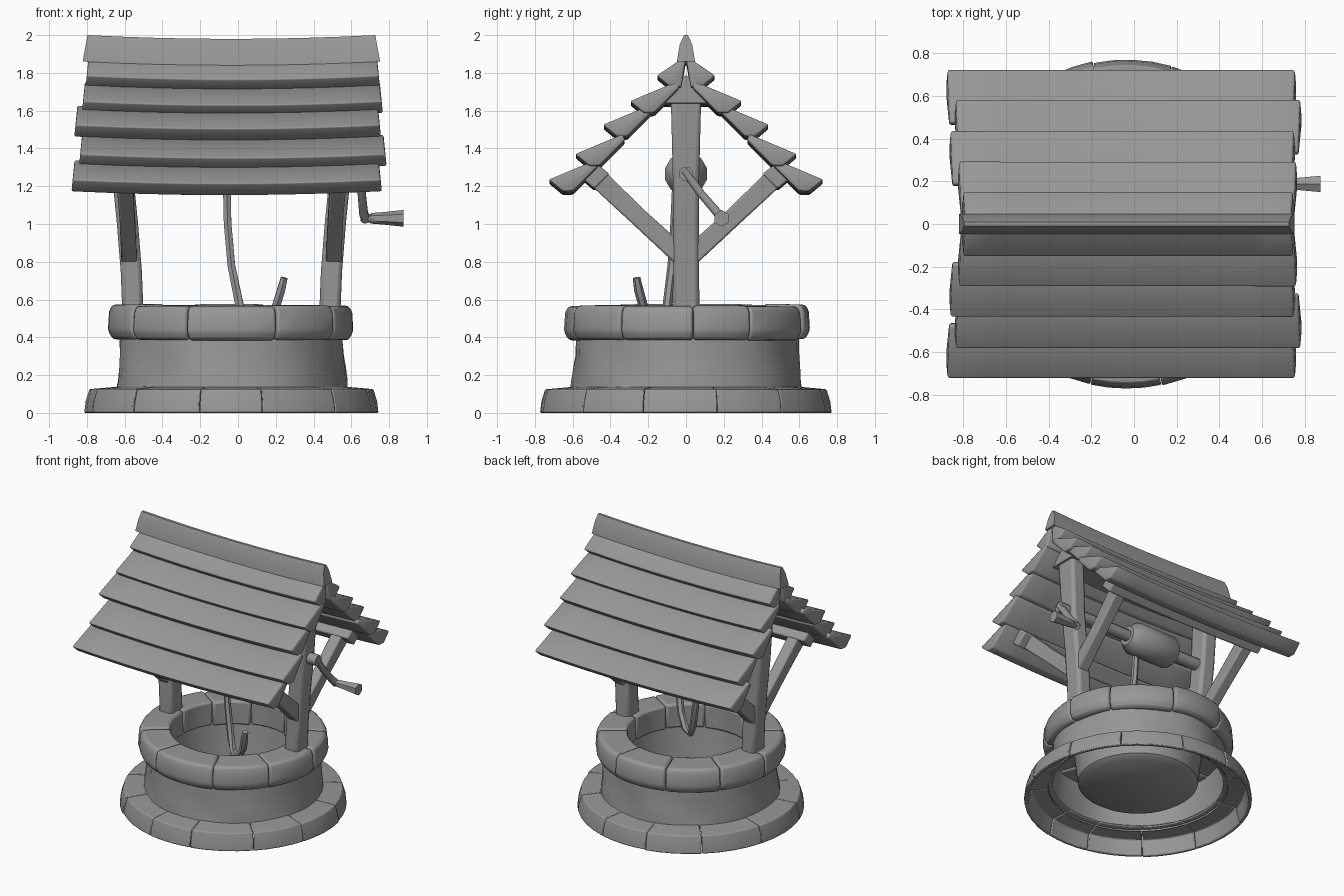
import bpy, bmesh, math, random
from mathutils import Vector

random.seed(4)
if "Cube" in bpy.data.objects:
    bpy.data.objects.remove(bpy.data.objects["Cube"], do_unlink=True)

CX = -0.035          # well axis along x
grey = bpy.data.materials.new("plain_grey")
grey.use_nodes = True
grey.diffuse_color = (0.31, 0.31, 0.31, 1)
grey.node_tree.nodes["Principled BSDF"].inputs["Base Color"].default_value = (0.31, 0.31, 0.31, 1)


def loft(name, rings, bevel=0.0, cap_start=True, smooth=40):
    """Skin a list of equally sized closed rings of points."""
    bm = bmesh.new()
    rows = [[bm.verts.new(p) for p in ring] for ring in rings]
    n = len(rows[0])
    for a, b in zip(rows, rows[1:]):
        for i in range(n):
            j = (i + 1) % n
            bm.faces.new((a[i], a[j], b[j], b[i]))
    if cap_start:
        bm.faces.new(rows[0][::-1])
    bm.faces.new(rows[-1])
    bmesh.ops.recalc_face_normals(bm, faces=bm.faces)
    mesh = bpy.data.meshes.new(name)
    bm.to_mesh(mesh)
    bm.free()
    mesh.materials.append(grey)
    ob = bpy.data.objects.new(name, mesh)
    bpy.context.collection.objects.link(ob)
    bpy.ops.object.select_all(action='DESELECT')
    ob.select_set(True)
    bpy.context.view_layer.objects.active = ob
    bpy.ops.object.shade_smooth_by_angle(angle=math.radians(smooth))
    if bevel:
        mod = ob.modifiers.new("soft_edges", 'BEVEL')
        mod.width, mod.segments, mod.limit_method = bevel, 2, 'ANGLE'
    return ob


def tube(name, path, radii, n=8, ref=(1, 0, 0), bevel=0.0, squash=1.0):
    """Sweep an n-sided section along a path, optionally narrowed along ref."""
    pts = [Vector(p) for p in path]
    rings = []
    for k, (p, r) in enumerate(zip(pts, radii)):
        d = (pts[min(k + 1, len(pts) - 1)] - pts[max(k - 1, 0)]).normalized()
        u = d.cross(Vector(ref)).normalized()
        v = d.cross(u) * squash
        angs = [math.tau * (i + 0.5) / n for i in range(n)]
        rings.append([p + r * (u * math.cos(a) + v * math.sin(a)) for a in angs])
    return loft(name, rings, bevel, smooth=50)


def beam(name, x0, x1, section, sag=0.0, slant=0.0, bevel=0.0, smooth=40):
    """Extrude a y-z section along x, sagging in the middle."""
    rings = []
    steps = 8
    top = max(z for y, z in section)
    for k in range(steps + 1):
        t = k / steps
        drop = sag * (1 - (2 * t - 1) ** 2)
        rings.append([(x0 + (x1 - x0) * t + (1 - 2 * t) * slant * (z - top + 0.1),
                       y, z - drop) for y, z in section])
    return loft(name, rings, bevel, smooth=smooth)


def stone_ring(name, count, section, offset, jitter, bevel):
    """Ring of curved blocks of slightly uneven size, from a radius-height section."""
    step = math.tau / count
    cuts = [offset + i * step + random.uniform(-0.08, 0.08) for i in range(count)]
    cuts.append(cuts[0] + math.tau)
    for i in range(count):
        a0, a1 = cuts[i] + 0.002, cuts[i + 1] - 0.002
        grow = 1 + random.uniform(-jitter, jitter)
        rings = []
        for k in range(5):
            a = a0 + (a1 - a0) * k / 4
            rings.append([(CX + r * grow * math.cos(a), r * grow * math.sin(a), z * grow)
                          for r, z in section])
        loft(f"{name}_{i + 1}", rings, bevel, smooth=60)


# Stone base (hollow underneath) and rim
stone_ring("base_stone", 12, [(0.75, 0), (0.775, 0), (0.768, 0.06), (0.748, 0.125),
                              (0.58, 0.14), (0.58, 0.125), (0.73, 0.11)], 0.26, 0.008, 0.006)
stone_ring("rim_stone", 10, [(0.43, 0.39), (0.622, 0.385), (0.648, 0.43), (0.642, 0.53),
                             (0.625, 0.566), (0.43, 0.57)], 0.0, 0.016, 0.016)

# Well wall: outer shell, inner shaft and floor in one lathed skin
profile = [(0.615, 0.11), (0.608, 0.17), (0.6, 0.24), (0.592, 0.31), (0.59, 0.4),
           (0.58, 0.52), (0.45, 0.52), (0.43, 0.3), (0.41, 0.14), (0.37, 0.11)]
wall = []
for r, z in profile:
    wave = 0.008 if 0.15 < z < 0.45 and r > 0.5 else 0
    ring = []
    for i in range(40):
        a = math.tau * i / 40
        rr = r + wave * math.sin(7 * a + 9 * z)
        ring.append((CX + rr * math.cos(a), rr * math.sin(a), z))
    wall.append(ring)
loft("well_wall", wall, cap_start=False)

for side, label in ((1, "left"), (-1, "right")):
    # Bowed post
    rings = []
    for off, z, hy in ((0.52, 0.5, 0.072), (0.53, 0.75, 0.069), (0.55, 1.0, 0.068),
                       (0.575, 1.25, 0.07), (0.595, 1.66, 0.08)):
        x = CX + side * off
        rings.append([(x + sx * 0.056, sy * hy, z)
                      for sx, sy in ((-1, -1), (1, -1), (1, 1), (-1, 1))])
    loft(f"{label}_post", rings, 0.022)
    # Diagonal braces, set inside the thickness of the post
    for s, end in ((-1, "front"), (1, "back")):
        tube(f"{label}_{end}_brace",
             [(CX + side * 0.54, s * 0.02, 0.825), (CX + side * 0.552, s * 0.26, 1.045),
              (CX + side * 0.565, s * 0.48, 1.255)],
             (0.072, 0.068, 0.075), n=4, bevel=0.01, squash=0.82)

# Ridge support and purlins
beam("ridge_support", -0.7, 0.63, [(-0.15, 1.64), (0.15, 1.64), (0, 1.79)], 0.02)
for s, end in ((-1, "front"), (1, "back")):
    beam(f"{end}_purlin", -0.7, 0.63,
         [(s * 0.485, 1.185), (s * 0.56, 1.25), (s * 0.485, 1.33), (s * 0.405, 1.265)],
         0.01, bevel=0.01)

# Overlapping roof planks: lower lip y, lip z, start x, end x
planks = [(0.155, 1.785, -0.80, 0.745), (0.297, 1.65, -0.82, 0.76),
          (0.44, 1.525, -0.86, 0.75), (0.587, 1.37, -0.835, 0.78),
          (0.727, 1.235, -0.875, 0.755)]
# Wedge section as offsets from the lip: shallow top, thick lip, steep underside
wedge = [(0, 0), (-0.25, 0.105), (-0.265, 0.075), (-0.13, -0.06), (-0.075, -0.062)]
for s, end in ((-1, "front"), (1, "back")):
    for i, (y, z, x0, x1) in enumerate(planks):
        section = [(s * max(y + dy, 0.001 * (k + 1)), z + dz)
                   for k, (dy, dz) in enumerate(wedge)]
        beam(f"{end}_roof_plank_{i + 1}", x0, x1, section,
             0.02, 0.1, bevel=0.01, smooth=125)

# Ridge cap
beam("ridge_cap", -0.815, 0.745, [(-0.048, 1.86), (0.048, 1.86), (0.033, 1.95),
                                  (0.01, 2.0), (-0.01, 2.0), (-0.033, 1.95)],
     0.02, 0.18, smooth=60)

# Winch axle, drum and crank
AX = 1.265
tube("winch_axle", [(-0.66, 0, AX), (0.67, 0, AX)], (0.045, 0.04), ref=(0, 0, 1))
tube("winch_drum", [(-0.33, 0, AX), (-0.30, 0, AX), (0.0, 0, AX), (0.06, 0, AX)],
     (0.095, 0.115, 0.115, 0.07), n=12, ref=(0, 0, 1))
tube("crank_arm", [(0.655, -0.01, AX + 0.02), (0.655, 0.08, 1.16), (0.665, 0.17, 1.055),
                   (0.68, 0.2, 1.02)], (0.025, 0.023, 0.025, 0.027))
tube("crank_handle", [(0.65, 0.188, 1.035), (0.7, 0.188, 1.03), (0.705, 0.188, 1.03),
                      (0.77, 0.188, 1.03), (0.875, 0.188, 1.03)],
     (0.02, 0.022, 0.028, 0.033, 0.044), n=6, ref=(0, 0, 1))

# Slack rope
tube("rope", [(-0.06, -0.05, 1.22), (-0.055, -0.06, 1.0), (-0.035, -0.075, 0.78),
              (0.01, -0.1, 0.56), (0.06, -0.14, 0.47), (0.13, -0.18, 0.47),
              (0.2, -0.225, 0.56), (0.228, -0.25, 0.65), (0.245, -0.262, 0.715)],
     (0.023, 0.023, 0.023, 0.025, 0.025, 0.025, 0.025, 0.025, 0.02), n=6, ref=(0, 1, 0.2))
